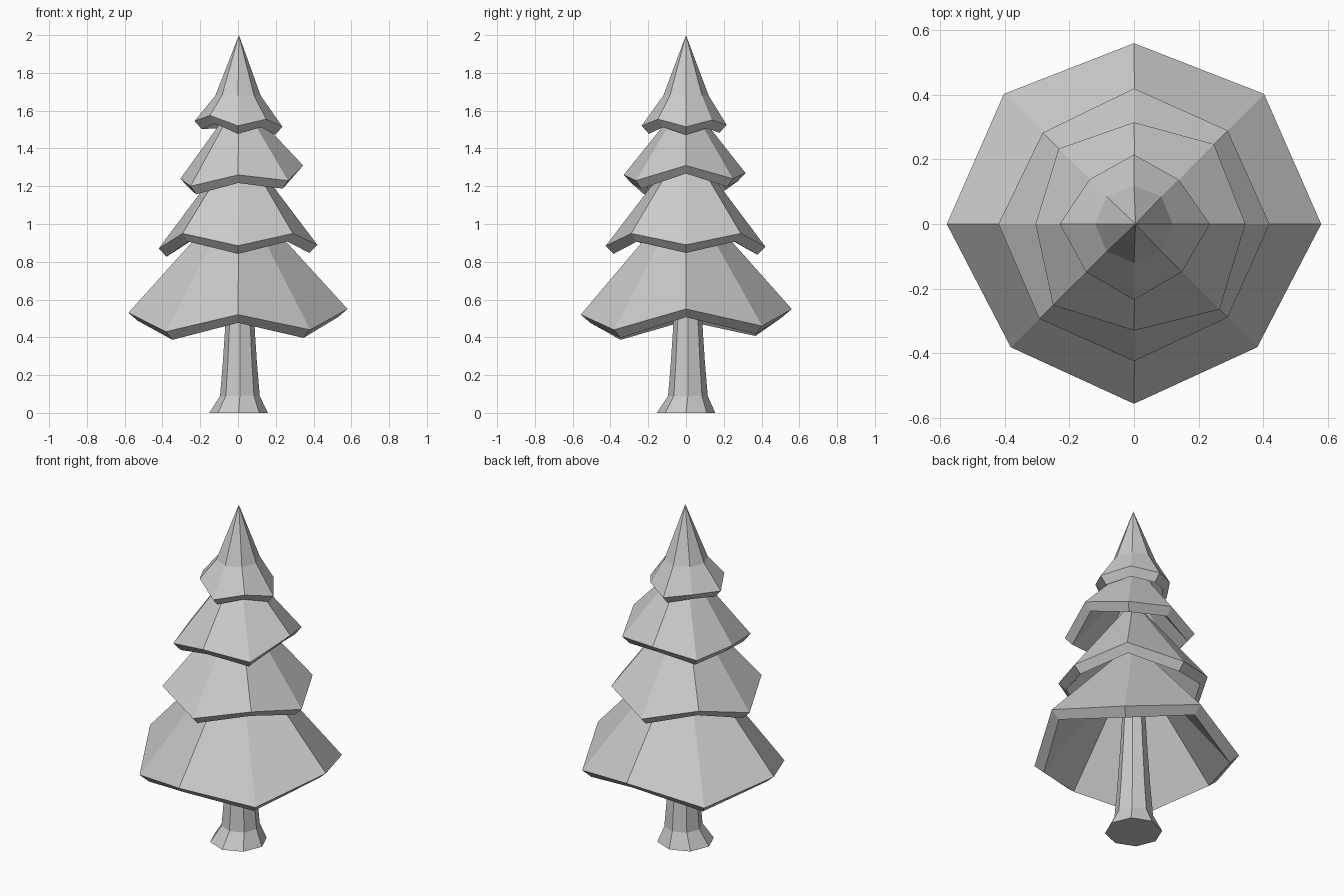
import bpy
from math import cos, sin, pi

if "Cube" in bpy.data.objects:
    bpy.data.objects.remove(bpy.data.objects["Cube"])

N = 8


def ring(radii, heights, cx=0.0, cy=0.0):
    return [(cx + r * cos(2 * pi * i / N), cy + r * sin(2 * pi * i / N), z)
            for i, (r, z) in enumerate(zip(radii, heights))]


def loft(name, start, rings, end):
    """Skin a stack of rings; start/end are tip points, or None for a flat cap."""
    verts = [v for r in rings for v in r]
    faces = []
    for k in range(len(rings) - 1):
        for i in range(N):
            j = (i + 1) % N
            faces.append((k * N + i, k * N + j, (k + 1) * N + j, (k + 1) * N + i))
    last = (len(rings) - 1) * N
    if start is None:
        faces.append(tuple(reversed(range(N))))
    else:
        verts.append(start)
        t = len(verts) - 1
        faces += [(t, (i + 1) % N, i) for i in range(N)]
    if end is None:
        faces.append(tuple(range(last, last + N)))
    else:
        verts.append(end)
        t = len(verts) - 1
        faces += [(last + i, last + (i + 1) % N, t) for i in range(N)]
    mesh = bpy.data.meshes.new(name)
    mesh.from_pydata(verts, [], faces)
    obj = bpy.data.objects.new(name, mesh)
    bpy.context.collection.objects.link(obj)
    return obj


def tier(name, radii, heights, lip, apex, inner_apex, kink=None):
    """Hollow zigzag skirt: inner cone, bevelled lip, outer cone."""
    rings = [ring([r - lip for r in radii], [z - 0.043 for z in heights]),
             ring(radii, heights)]
    if kink:
        rings.append(ring([kink[0]] * N, [kink[1]] * N))
    return loft(name, (0.005, 0, inner_apex), rings, (0.005, 0, apex))


# Trunk with flared foot
trunk_profile = [(0.155, 0), (0.105, 0.09), (0.09, 0.27), (0.075, 0.5), (0.05, 0.95)]
loft("trunk", None,
     [ring([r] * N, [z] * N, 0.01 if z else 0.003, 0.01 if z else 0) for r, z in trunk_profile], None)

# Foliage tiers, rim radius and height per corner starting at +x
tier("foliage_bottom",
     [.58, .57, .56, .57, .58, .54, .557, .54],
     [.55, .46, .55, .45, .53, .43, .52, .44], 0.05, 1.18, 1.07)
tier("foliage_lower",
     [.42, .41, .42, .40, .42, .415, .425, .41],
     [.89, .95, .88, .95, .87, .95, .885, .95], 0.042, 1.44, 1.33)
tier("foliage_upper",
     [.345, .35, .315, .33, .305, .355, .33, .375],
     [1.31, 1.24, 1.27, 1.22, 1.24, 1.20, 1.26, 1.23], 0.04, 1.67, 1.56)
tier("foliage_top",
     [.235, .195, .215, .195, .23, .21, .235, .21],
     [1.515, 1.55, 1.525, 1.55, 1.545, 1.575, 1.52, 1.555], 0.038, 2.0, 1.78, (0.12, 1.68))
